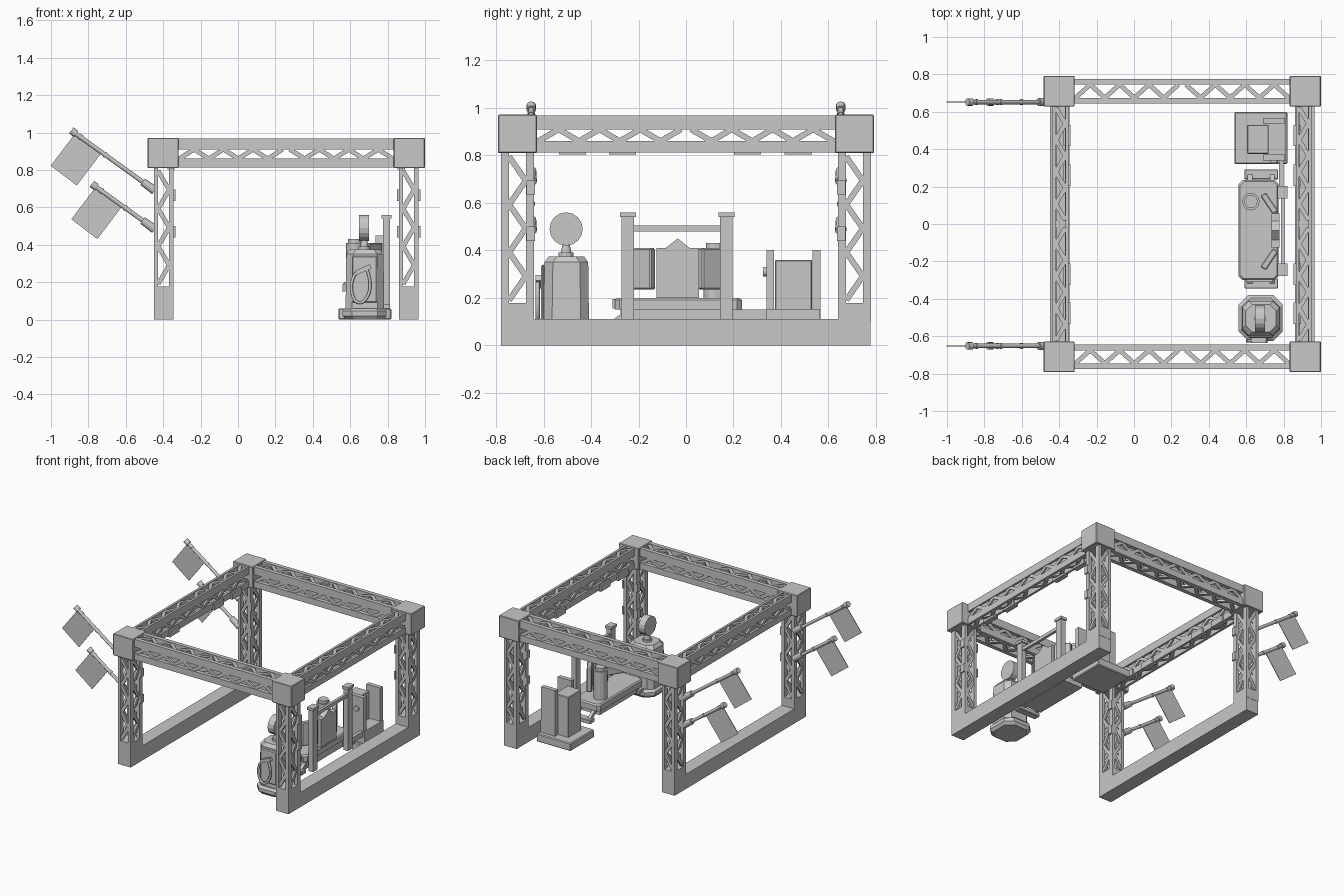
import bpy, bmesh
from mathutils import Vector, Matrix

old = bpy.data.objects.get("Cube")
if old:
    bpy.data.objects.remove(old, do_unlink=True)

gray = bpy.data.materials.new("plain gray")
gray.use_nodes = True
gray.diffuse_color = (0.58, 0.58, 0.58, 1)
gray.node_tree.nodes["Principled BSDF"].inputs["Base Color"].default_value = (0.58, 0.58, 0.58, 1)


def finish(name, bm, bevel=0):
    mesh = bpy.data.meshes.new(name)
    bmesh.ops.recalc_face_normals(bm, faces=bm.faces)
    bm.to_mesh(mesh)
    bm.free()
    mesh.materials.append(gray)
    obj = bpy.data.objects.new(name, mesh)
    bpy.context.scene.collection.objects.link(obj)
    if bevel:
        mod = obj.modifiers.new("bevel", 'BEVEL')
        mod.width, mod.segments = bevel, 1


def add_box(bm, x, y, z):
    lo, hi = Vector((x[0], y[0], z[0])), Vector((x[1], y[1], z[1]))
    m = Matrix.Translation((lo + hi) / 2) @ Matrix.Diagonal((*(hi - lo), 1))
    bmesh.ops.create_cube(bm, size=1, matrix=m)


def box(name, x, y, z, bevel=0):
    bm = bmesh.new()
    add_box(bm, x, y, z)
    finish(name, bm, bevel)


def add_bar(bm, p, q, normal, width, thick):
    # Flat bar from p to q, lying in the plane across normal
    p, q, n = Vector(p), Vector(q), Vector(normal)
    d = (q - p).normalized()
    rot = Matrix((d, n.cross(d).normalized(), n)).transposed().to_4x4()
    size = Matrix.Diagonal(((q - p).length, width, thick, 1))
    bmesh.ops.create_cube(bm, size=1, matrix=Matrix.Translation((p + q) / 2) @ rot @ size)


def bar(name, p, q, normal, width, thick, bevel=0):
    bm = bmesh.new()
    add_bar(bm, p, q, normal, width, thick)
    finish(name, bm, bevel)


def add_rod(bm, p, q, r1, r2=None, sides=12):
    p, q = Vector(p), Vector(q)
    rot = (q - p).to_track_quat('Z', 'Y').to_matrix().to_4x4()
    bmesh.ops.create_cone(bm, cap_ends=True, segments=sides, radius1=r1,
                          radius2=r1 if r2 is None else r2, depth=(q - p).length,
                          matrix=Matrix.Translation((p + q) / 2) @ rot)


def rod(name, p, q, r1, r2=None, sides=12):
    bm = bmesh.new()
    add_rod(bm, p, q, r1, r2, sides)
    finish(name, bm)


def octagon_block(name, x, y, cut, levels):
    # Stack of chamfered rectangles; levels are (height, inset)
    bm = bmesh.new()
    rings = []
    for z, i in levels:
        a, b, c, d = x[0] + i, x[1] - i, y[0] + i, y[1] - i
        pts = [(a + cut, c), (b - cut, c), (b, c + cut), (b, d - cut),
               (b - cut, d), (a + cut, d), (a, d - cut), (a, c + cut)]
        rings.append([bm.verts.new((u, v, z)) for u, v in pts])
    for lo, hi in zip(rings, rings[1:]):
        for k in range(8):
            bm.faces.new((lo[k], lo[(k + 1) % 8], hi[(k + 1) % 8], hi[k]))
    bm.faces.new(rings[0])
    bm.faces.new(rings[-1])
    finish(name, bm)


def truss(name, axis, span, ranges, chord, steps, halves):
    # Four chords with zigzag bars on all four sides
    others = [k for k in range(3) if k != axis]
    bm = bmesh.new()
    edges = [((r[0], r[0] + c), (r[1] - c2, r[1])) for r, (c, c2) in zip(ranges, chord)]
    for u in edges[0]:
        for v in edges[1]:
            dims = [None] * 3
            dims[axis], dims[others[0]], dims[others[1]] = span, u, v
            add_box(bm, *dims)
    length = (span[1] - span[0]) / halves
    for side in (0, 1):
        for end in (0, 1):
            across, facing = others[side], others[1 - side]
            lo, hi = edges[side][0][1], edges[side][1][0]
            n = [0, 0, 0]
            n[facing] = 1
            for h in range(halves):
                for s in range(steps):
                    pts = []
                    for t in (s, s + 1):
                        p = [0, 0, 0]
                        off = (t + 0.15) / (steps + 0.4) * length
                        p[axis] = span[0] + off if h == 0 else span[1] - off
                        p[across] = hi if t % 2 else lo
                        p[facing] = ranges[1 - side][end] + (-0.012 if end else 0.012)
                        pts.append(p)
                    add_bar(bm, *pts, n, 0.024, 0.014)
    finish(name, bm)


# Gantry frame
POSTS = (("right", -0.3975, 1), ("left", 0.9125, -1))
ENDS = (("front", -1), ("back", 1))
for sx, px, inner in POSTS:
    wide = (px - 0.0525, px + 0.0525)
    box(sx + "_base_beam", wide, (-0.78, 0.778), (0, 0.11))
    for sy, s in ENDS:
        py = 0.71 * s
        deep = (py - 0.07, py + 0.07)
        tag = sx + "_" + sy
        box(tag + "_foot", wide, deep, (0.1, 0.178))
        truss(tag + "_post", 2, (0.175, 0.82), (wide, deep),
              ((0.023, 0.023), (0.035, 0.035)), 6, 1)
        bx = px - 0.003 * inner
        box(tag + "_corner_block", (bx - 0.083, bx + 0.083), (py - 0.082, py + 0.082),
            (0.81, 0.972), 0.004)
        # Thin plates on the post faces
        for z in (0.47, 0.665):
            for face in ((1,) if px < 0 else (-1, 1)):
                x = px + 0.0575 * face
                box(tag + "_post_plate", (x - 0.006, x + 0.006),
                    (0.655 * s - 0.018, 0.655 * s + 0.018), (z - 0.03, z + 0.03))
    mid = px + 0.005 * inner
    truss(sx + "_top_beam", 1, (-0.635, 0.635), ((mid - 0.042, mid + 0.042), (0.813, 0.968)),
          ((0.017, 0.017), (0.047, 0.058)), 7, 2)
    # Lamps under the side beams
    for y in (-0.478, -0.268, 0.26, 0.473):
        edge = sorted((mid + 0.015 * inner, mid + 0.054 * inner))
        box(sx + "_lamp", edge, (y - 0.057, y + 0.057), (0.803, 0.85))
for sy, s in ENDS:
    truss(sy + "_top_beam", 0, (-0.325, 0.84),
          (tuple(sorted((0.645 * s, 0.775 * s))), (0.813, 0.968)),
          ((0.03, 0.03), (0.047, 0.058)), 7, 2)

# Flags leaning outward from the right posts
along = Vector((-0.82, 0, 0.59)).normalized()
fall = Vector((-0.133, 0, -0.175))
for sy, s in ENDS:
    for level, x, z in (("upper", -0.88, 1.003), ("lower", -0.77, 0.717)):
        top = Vector((x, 0.652 * s, z))
        foot = top + along * ((x + 0.445) / 0.812)
        bm = bmesh.new()
        add_rod(bm, foot, top, 0.012)
        add_rod(bm, foot, foot + along * 0.08, 0.024, 0.021)
        for t in (0.04, 0.2):
            add_rod(bm, top - along * t, top - along * (t + 0.015), 0.015)
        add_rod(bm, top - along * 0.018, top + along * 0.014, 0.02)
        finish(f"{sy}_{level}_flag_pole", bm)
        center = top - along * 0.1
        bar(f"{sy}_{level}_flag", center, center + fall, (0, 1, 0), 0.175, 0.005)

# Pump with sign disc and hose
octagon_block("pump_base", (0.56, 0.795), (-0.625, -0.38), 0.05,
              [(0, 0.015), (0.02, 0), (0.045, 0), (0.06, 0.015)])
octagon_block("pump_body", (0.575, 0.782), (-0.6, -0.408), 0.035,
              [(0.05, 0), (0.35, 0.004), (0.375, 0.022)])
rod("sign_collar", (0.675, -0.505, 0.37), (0.675, -0.505, 0.39), 0.032)
rod("sign_neck", (0.675, -0.505, 0.38), (0.675, -0.505, 0.43), 0.025, 0.014)
rod("sign_disc", (0.648, -0.505, 0.49), (0.7, -0.505, 0.49), 0.07, sides=16)
box("pump_front_panel", (0.61, 0.745), (-0.61, -0.595), (0.09, 0.34), 0.006)
curve = bpy.data.curves.new("pump_hose", 'CURVE')
curve.dimensions = '3D'
curve.bevel_depth, curve.bevel_resolution, curve.resolution_u = 0.009, 1, 5
path = [(0.69, 0.27), (0.705, 0.2), (0.69, 0.12), (0.645, 0.09), (0.61, 0.14), (0.615, 0.22), (0.64, 0.26)]
spline = curve.splines.new('BEZIER')
spline.bezier_points.add(len(path) - 1)
for point, (x, z) in zip(spline.bezier_points, path):
    point.co = (x, -0.625, z)
    point.handle_left_type = point.handle_right_type = 'AUTO'
curve.materials.append(gray)
bpy.context.scene.collection.objects.link(bpy.data.objects.new("pump_hose", curve))
bar("pump_nozzle", (0.63, -0.62, 0.25), (0.71, -0.62, 0.285), (0, 1, 0), 0.025, 0.03)

# Work bench with braced end steps
octagon_block("bench_top", (0.56, 0.772), (-0.3, 0.235), 0.02, [(0.15, 0), (0.19, 0), (0.2, 0.008)])
box("bench_underframe", (0.6, 0.755), (-0.275, 0.165), (0.09, 0.152))
for y, s in ((-0.318, -1), (0.265, 1)):
    box("bench_end_step", (0.59, 0.77), (y - 0.027, y + 0.027), (0.07, 0.1), 0.004)
    for x in (0.62, 0.74):
        bar("bench_brace", (x, y - 0.09 * s, 0.15), (x, y, 0.085), (1, 0, 0), 0.025, 0.025)
box("bench_front_lip", (0.6, 0.74), (-0.31, -0.29), (0.155, 0.195))

# Drum, three-part screen and rail
rod("drum", (0.625, 0.12, 0.2), (0.625, 0.12, 0.41), 0.047)
rod("drum_rim", (0.625, 0.12, 0.41), (0.625, 0.12, 0.432), 0.036)
bm = bmesh.new()
outline = [(-0.125, 0.2), (0.055, 0.2), (0.055, 0.41), (0.015, 0.41), (-0.035, 0.45), (-0.085, 0.41), (-0.125, 0.41)]
face = bm.faces.new([bm.verts.new((0.735, y, z)) for y, z in outline])
new = bmesh.ops.extrude_face_region(bm, geom=[face])["geom"]
bmesh.ops.translate(bm, vec=(0.042, 0, 0), verts=[v for v in new if isinstance(v, bmesh.types.BMVert)])
finish("screen_center", bm)
for y, s in ((0.105, 1), (-0.183, -1)):
    bar("screen_wing", (0.757, y - 0.045 * s, 0.322), (0.69, y + 0.055 * s, 0.322),
        (0, 0, 1), 0.036, 0.175, 0.006)
for y in (-0.245, 0.17):
    box("rail_post", (0.775, 0.812), (y - 0.026, y + 0.026), (0.08, 0.545))
    box("rail_cap", (0.768, 0.82), (y - 0.034, y + 0.034), (0.54, 0.56))
box("rail_bar", (0.785, 0.805), (-0.245, 0.17), (0.48, 0.505))

# Cabinet on its platform
box("cabinet_platform", (0.537, 0.82), (0.32, 0.6), (0, 0.06), 0.006)
box("cabinet", (0.605, 0.72), (0.375, 0.53), (0.05, 0.36), 0.004)
box("cabinet_back_step", (0.7, 0.812), (0.34, 0.565), (0.05, 0.152))
box("linking_beam", (0.775, 0.8), (0.165, 0.345), (0.11, 0.15))
for y in (0.355, 0.55):
    box("cabinet_side_wall", (0.69, 0.805), (y - 0.016, y + 0.016), (0.06, 0.402))
rod("cabinet_knob", (0.75, 0.325, 0.31), (0.75, 0.35, 0.31), 0.02)
